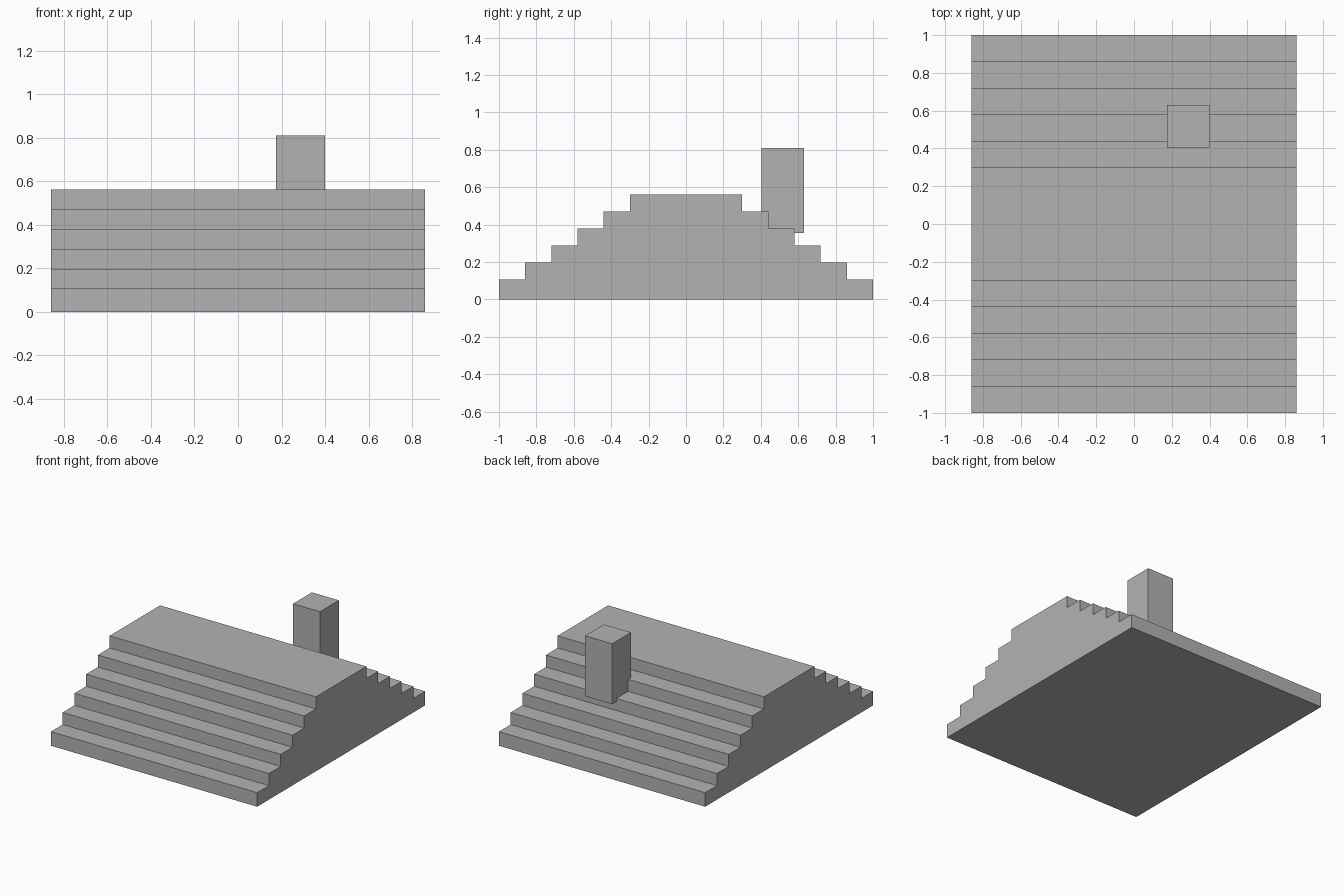
import bpy
import bmesh

cube = bpy.data.objects.get("Cube")
if cube:
    bpy.data.objects.remove(cube, do_unlink=True)

GREY = (0.45, 0.45, 0.45, 1)
stone = bpy.data.materials.new("plain grey")
stone.use_nodes = True
stone.diffuse_color = GREY
stone.node_tree.nodes["Principled BSDF"].inputs["Base Color"].default_value = GREY


def extrude_profile(name, points, axis, start, length):
    """Extrude a closed outline of (a, b) points along x or z."""
    bm = bmesh.new()
    if axis == "x":
        verts = [bm.verts.new((start, a, b)) for a, b in points]
        offset = (length, 0, 0)
    else:
        verts = [bm.verts.new((a, b, start)) for a, b in points]
        offset = (0, 0, length)
    face = bm.faces.new(verts)
    ext = bmesh.ops.extrude_face_region(bm, geom=[face], use_keep_orig=True)
    moved = [g for g in ext["geom"] if isinstance(g, bmesh.types.BMVert)]
    bmesh.ops.translate(bm, verts=moved, vec=offset)
    bmesh.ops.recalc_face_normals(bm, faces=bm.faces)
    mesh = bpy.data.meshes.new(name)
    bm.to_mesh(mesh)
    bm.free()
    mesh.materials.append(stone)
    obj = bpy.data.objects.new(name, mesh)
    bpy.context.collection.objects.link(obj)
    return obj


# Stepped roof: one side of the stair outline, mirrored to the other
STEPS, TREAD, RISE, FIRST = 6, 0.14, 0.091, 0.106
side = [(1.0, 0.0)]
for i in range(STEPS):
    y, z = 1.0 - i * TREAD, FIRST + i * RISE
    side.append((y, z))
    if i < STEPS - 1:
        side.append((y - TREAD, z))
outline = side + [(-y, z) for y, z in reversed(side)]
extrude_profile("stepped_roof", outline, "x", -0.86, 1.72)

# Square chimney sunk into the rear slope
x0, x1, y0, y1 = 0.175, 0.4, 0.405, 0.63
extrude_profile("chimney", [(x0, y0), (x1, y0), (x1, y1), (x0, y1)],
                "z", 0.355, 0.455)
